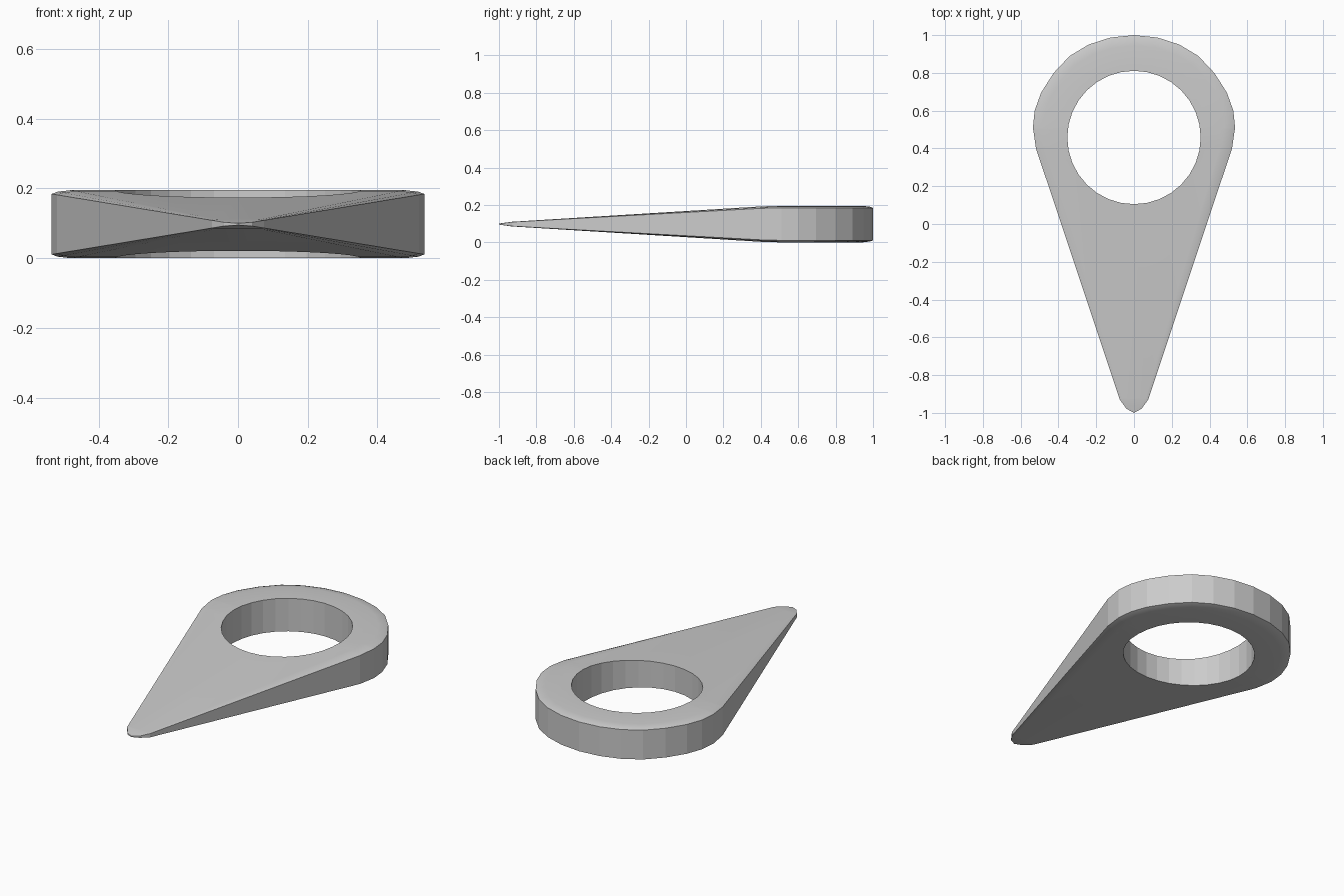
import bpy, bmesh, math
from mathutils import Vector

if "Cube" in bpy.data.objects:
    bpy.data.objects.remove(bpy.data.objects["Cube"])

MID = 0.0975                     # half of the full thickness
# half outline of the teardrop, back to tip
half = [(0, 1), (0.125, 0.987), (0.24, 0.95), (0.34, 0.89), (0.425, 0.80),
        (0.492, 0.695), (0.526, 0.60), (0.535, 0.51), (0.519, 0.40),
        (0.075, -0.93), (0.04, -0.978), (0, -1)]
outline = [Vector(p) for p in half + [(-x, y) for x, y in half[-2:0:-1]]]


def half_height(y):
    # flat head, straight taper, thin tip
    pts = [(-1, 0.003), (-0.93, 0.0125), (0.40, 0.0945), (0.5, MID), (2, MID)]
    for (a, ha), (b, hb) in zip(pts, pts[1:]):
        if y <= b:
            return ha + (hb - ha) * max(0, (y - a) / (b - a))
    return MID


def inset(points, d):
    out = []
    n = len(points)
    for i, p in enumerate(points):
        a = (p - points[i - 1]).normalized()
        b = (points[(i + 1) % n] - p).normalized()
        t = (a + b).normalized()
        k = 1 if p.y > 0.3 else 0.3
        out.append(p + Vector((t.y, -t.x)) * d * k)
    return out


bm = bmesh.new()


def ring(points, z):
    return [bm.verts.new((p.x, p.y, z)) for p in points]


def loop_edges(vs):
    return [bm.edges.get((v, vs[i - 1])) or bm.edges.new((v, vs[i - 1]))
            for i, v in enumerate(vs)]


# softened rim, z holds the fraction of the local half height
rings = [ring(outline, 0.89), ring(inset(outline, 0.018), 0.955),
         ring(inset(outline, 0.055), 1.0)]
for r0, r1 in zip(rings, rings[1:]):
    for i in range(len(r0)):
        bm.faces.new((r0[i - 1], r0[i], r1[i], r1[i - 1]))

# face with the round hole
N = 32
hole = ring([Vector((0.353 * math.cos(2 * math.pi * i / N),
                     0.458 + 0.353 * math.sin(2 * math.pi * i / N)))
             for i in range(N)], 1.0)
bmesh.ops.triangle_fill(bm, use_beauty=True, normal=(0, 0, 1),
                        edges=loop_edges(rings[2]) + loop_edges(hole))

# cut lines where the taper changes, then apply the thickness
for y in (0.5, 0.40, -0.93):
    bmesh.ops.bisect_plane(bm, geom=bm.verts[:] + bm.edges[:] + bm.faces[:],
                           plane_co=(0, y, 0), plane_no=(0, 1, 0), dist=1e-5)
for v in bm.verts:
    v.co.z *= half_height(v.co.y)
for f in bm.faces:
    f.smooth = True

# walls down to the middle plane
edges = [e for e in bm.edges if len(e.link_faces) == 1]
res = bmesh.ops.extrude_edge_only(bm, edges=edges)["geom"]
for g in res:
    if isinstance(g, bmesh.types.BMVert):
        g.co.z = 0
    elif isinstance(g, bmesh.types.BMFace):
        g.smooth = False

# lower half, mirrored and welded
bmesh.ops.mirror(bm, geom=bm.verts[:] + bm.edges[:] + bm.faces[:],
                 axis='Z', merge_dist=1e-4)
bmesh.ops.remove_doubles(bm, verts=[v for v in bm.verts if abs(v.co.z) < 1e-5], dist=1e-5)
mid = [e for e in bm.edges if all(abs(v.co.z) < 1e-5 for v in e.verts)]
bmesh.ops.dissolve_edges(bm, edges=mid, use_verts=True)
bmesh.ops.recalc_face_normals(bm, faces=bm.faces[:])
for v in bm.verts:
    v.co.z += MID

for f in bm.faces:
    f.smooth = abs(f.normal.z) > 0.15
for e in bm.edges:
    e.smooth = not (len(e.link_faces) == 2 and e.calc_face_angle(0) > 0.6)

mesh = bpy.data.meshes.new("pointer_plate")
bm.to_mesh(mesh)
bm.free()
obj = bpy.data.objects.new("pointer_plate", mesh)
bpy.context.collection.objects.link(obj)
